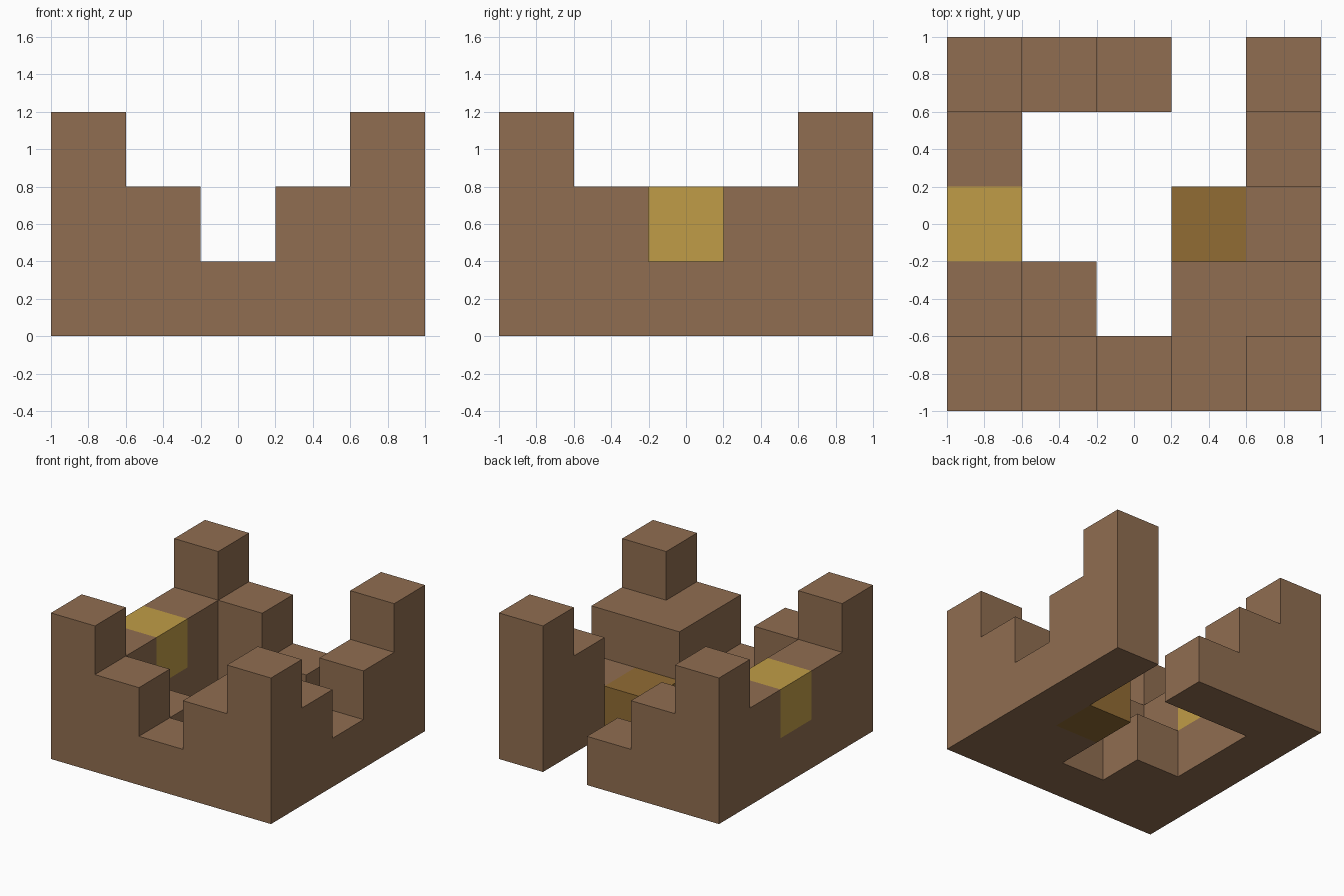
import bpy, bmesh
from mathutils import Vector

cube = bpy.data.objects.get("Cube")
if cube:
    bpy.data.objects.remove(cube, do_unlink=True)

CELL = 0.4
# Column heights in cells, one row per string from front to back, x rising along each
ROWS = ["32123", "21022", "20011", "20002", "32103"]
GOLD, OCHRE = (0, 2, 1), (3, 2, 0)


def material(name, color):
    mat = bpy.data.materials.new(name)
    mat.use_nodes = True
    mat.diffuse_color = (*color, 1)
    mat.node_tree.nodes["Principled BSDF"].inputs["Base Color"].default_value = (*color, 1)
    return mat


brown = material("earth brown", (0.28, 0.155, 0.082))
gold = material("gold", (0.53, 0.335, 0.063))
ochre = material("dark ochre", (0.285, 0.15, 0.034))


def part_of(cell):
    """Name and material of the part that a cell belongs to."""
    x, y, z = cell
    if cell == GOLD:
        return "gold_block", gold
    if cell == OCHRE:
        return "ochre_block", ochre
    if y == 0:
        return "front_wall", brown
    if y == 4:
        return "back_wall", brown
    if x == 4:
        return "left_wall", brown
    if x == 0:
        return "right_wall", brown
    return ("inner_left_step" if x > 2 else "inner_right_step"), brown


solid = {(x, y, z) for y, row in enumerate(ROWS)
         for x, h in enumerate(row) for z in range(int(h))}

parts = {}
for cell in sorted(solid):
    parts.setdefault(part_of(cell), []).append(cell)


def build(name, mat, cells):
    """Mesh the exposed sides of the cells and merge coplanar faces."""
    bm = bmesh.new()
    for cell in cells:
        center = (Vector(cell) + Vector((-2, -2, 0.5))) * CELL
        for axis in range(3):
            for sign in (-1, 1):
                normal = Vector((0, 0, 0))
                normal[axis] = sign
                if tuple(int(c + n) for c, n in zip(cell, normal)) in solid:
                    continue
                u, v = Vector((0, 0, 0)), Vector((0, 0, 0))
                u[(axis + 1) % 3] = 1
                v[(axis + 2) % 3] = sign
                corners = [normal - u - v, normal + u - v, normal + u + v, normal - u + v]
                bm.faces.new([bm.verts.new(center + c * CELL / 2) for c in corners])
    bmesh.ops.remove_doubles(bm, verts=bm.verts, dist=0.001)
    bmesh.ops.dissolve_limit(bm, angle_limit=0.01, verts=bm.verts, edges=bm.edges)
    mesh = bpy.data.meshes.new(name)
    bm.to_mesh(mesh)
    bm.free()
    mesh.materials.append(mat)
    bpy.context.collection.objects.link(bpy.data.objects.new(name, mesh))


for (name, mat), cells in parts.items():
    build(name, mat, cells)
